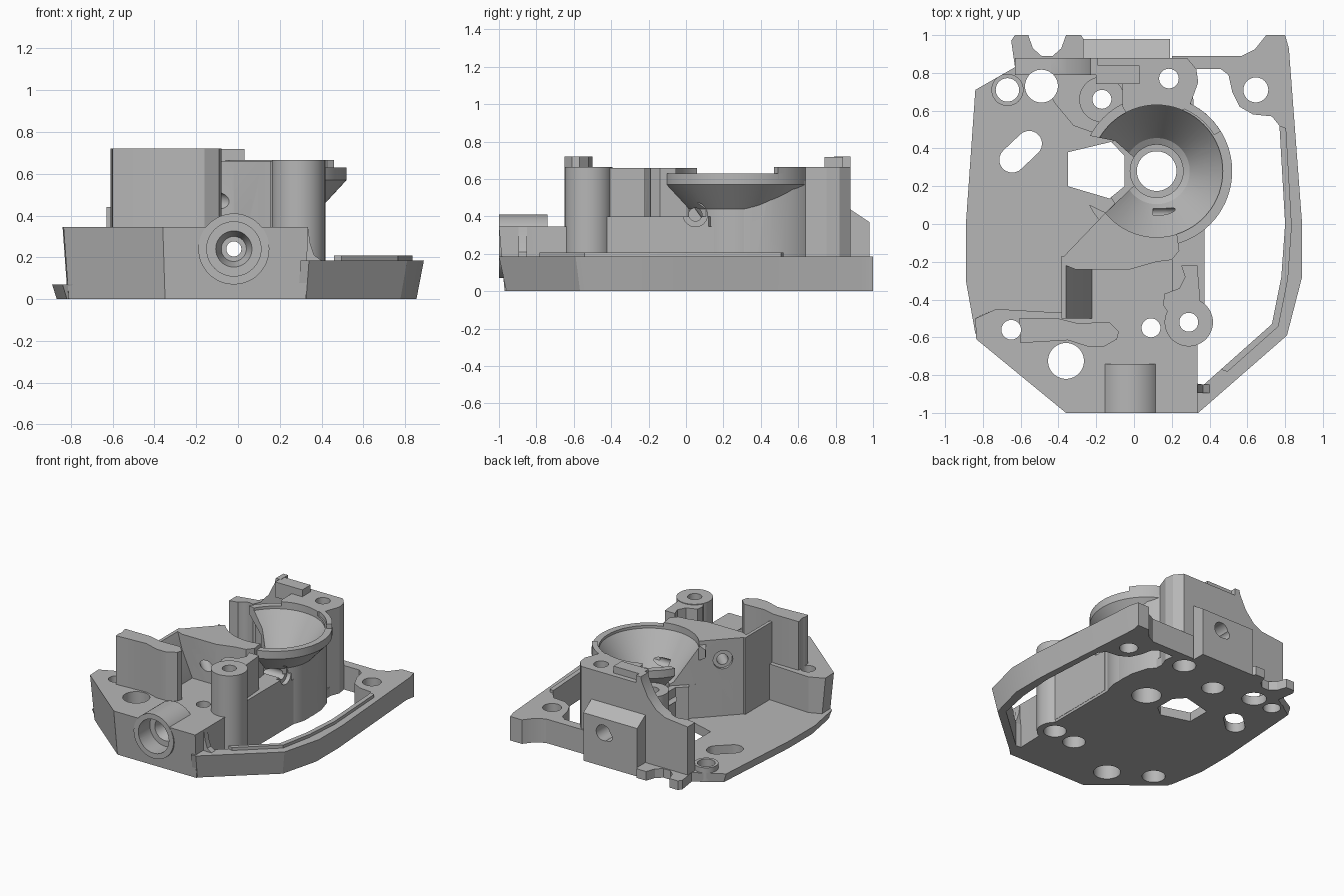
import bpy, bmesh, math
from mathutils import Vector

if "Cube" in bpy.data.objects:
    bpy.data.objects.remove(bpy.data.objects["Cube"], do_unlink=True)

grey = bpy.data.materials.new("light_grey")
grey.use_nodes = True
grey.diffuse_color = (0.47, 0.47, 0.47, 1)
grey.node_tree.nodes["Principled BSDF"].inputs["Base Color"].default_value = grey.diffuse_color

scene = bpy.context.scene
parts, cutters = [], []


def finish(name, bm, cut):
    bm.normal_update()
    bmesh.ops.recalc_face_normals(bm, faces=bm.faces)
    if bm.calc_volume(signed=True) < 0:
        bmesh.ops.reverse_faces(bm, faces=bm.faces)
    mesh = bpy.data.meshes.new(name)
    bm.to_mesh(mesh)
    bm.free()
    mesh.materials.append(grey)
    ob = bpy.data.objects.new(name, mesh)
    scene.collection.objects.link(ob)
    ob.hide_render = cut
    (cutters if cut else parts).append(ob)


def prism(name, pts, lo, hi, axis="z", taper=1.0, cut=False):
    """Extrude a 2D outline; taper draws in the outermost lower points."""
    place = {"z": lambda a, b, c: (a, b, c),
             "y": lambda a, b, c: (a, c, b),
             "x": lambda a, b, c: (c, a, b)}[axis]
    bm = bmesh.new()
    low = []
    for a, b in pts:
        k = taper if abs(a) > .805 or b < -.9 else 1
        low.append(bm.verts.new(place(a * k, b * (k if b < 0 else 1), lo)))
    top = [bm.verts.new(place(a, b, hi)) for a, b in pts]
    bm.faces.new(low)
    bm.faces.new(top)
    for i in range(len(pts)):
        j = (i + 1) % len(pts)
        bm.faces.new((low[i], low[j], top[j], top[i]))
    finish(name, bm, cut)


def rod(name, start, end, r1, r2=None, cut=False, sides=48):
    start, end = Vector(start), Vector(end)
    bm = bmesh.new()
    bmesh.ops.create_cone(bm, cap_ends=True, segments=sides, radius1=r1,
                          radius2=r1 if r2 is None else r2, depth=(end - start).length)
    turn = (end - start).to_track_quat("Z", "Y").to_matrix()
    for v in bm.verts:
        v.co = turn @ v.co + (start + end) / 2
    finish(name, bm, cut)


def lathe(name, profile, x, y, cut=False, sides=72):
    """Closed solid turned about a vertical axis; profile runs bottom to top."""
    bm = bmesh.new()
    rings = []
    for r, z in profile:
        rings.append([bm.verts.new((x + r * math.cos(k * math.tau / sides),
                                    y + r * math.sin(k * math.tau / sides), z))
                      for k in range(sides)])
    for a, b in zip(rings, rings[1:]):
        for k in range(sides):
            n = (k + 1) % sides
            bm.faces.new((a[k], a[n], b[n], b[k]))
    bm.faces.new(rings[0])
    bm.faces.new(rings[-1])
    finish(name, bm, cut)


# Thin floor plate with the two rear ears
prism("floor_plate", [(-.36, -.93), (.3, -.93), (.3, -.5), (.36, -.4), (.36, .1), (.33, .4),
                      (.3, .88), (-.24, .88), (-.25, .95), (-.28, 1), (-.36, 1), (-.385, .93),
                      (-.43, .89), (-.49, .89), (-.535, .93), (-.56, 1), (-.63, 1), (-.65, .97),
                      (-.63, .83), (-.84, .71), (-.89, 0), (-.89, -.3), (-.84, -.58)],
      0, .07, taper=.975)

# Front block and the pieces that stand on it
prism("front_block", [(-.36, -1), (.335, -1), (.335, -.62), (.37, -.42), (.37, .15), (.1, .3),
                      (-.16, .05), (-.38, -.18), (-.38, -.47), (-.73, -.45), (-.84, -.5),
                      (-.835, -.61)], 0, .345, taper=.97)
prism("shoulder_fillet", [(.32, .345), (.335, .345), (.345, .27), (.365, .21), (.4, .185),
                          (.4, .175), (.32, .175)], -.895, -.85, axis="y")
prism("front_tower", [(-.6, -.63), (-.35, -.615), (-.24, -.65), (-.16, -.65), (-.09, -.61),
                      (-.08, -.57), (-.13, -.52), (-.3, -.525), (-.4, -.5), (-.61, -.5)],
      .3, .72)
prism("sloped_rib", [(-.385, .05), (-.385, .66), (-.36, .66), (-.22, .34), (-.22, .05)],
      -.5, -.17, axis="y")
prism("right_ledge", [(.2, -.45), (.372, -.45), (.372, .12), (.3, .17), (.2, .12)], .02, .4)
prism("raised_body", [(-.38, -.18), (-.36, -.22), (-.31, -.24), (-.02, -.24), (.12, -.2),
                      (.2, -.19), (.24, -.14), (.22, 0), (.12, .15), (-.06, .15), (-.16, .05)],
      .02, .66)
rod("tall_post", (.29, -.52, 0), (.29, -.52, .665), .128)
prism("post_web", [(.2, -.5), (.155, -.43), (.16, -.37), (.24, -.34), (.27, -.28), (.25, -.22),
                   (.335, -.22), (.35, -.4), (.36, -.5)], .3, .66)
rod("front_boss", (-.02, -1, .24), (-.02, -.74, .24), .17)

# Funnel with its support
lathe("funnel", [(.28, 0), (.28, .44), (.4, .57), (.4, .63)], .12, .28)
prism("funnel_support", [(.1, .1), (.3, .17), (.37, .19), (.395, .25), (.4, .35), (.395, .45),
                         (.36, .57), (.3, .64), (.1, .64)], 0, .59)
arc = [math.radians(a) for a in range(32, 96, 7)]
prism("funnel_lip", [(.12 + .4 * math.cos(a), .28 + .4 * math.sin(a)) for a in arc] +
      [(.12 + .36 * math.cos(a), .28 + .36 * math.sin(a)) for a in reversed(arc)], .6, .665)

# Rear housing
prism("rear_body", [(-.2, .88), (.28, .88), (.33, .82), (.34, .75), (.3, .64), (.2, .55),
                    (-.02, .55), (-.06, .62), (-.06, .78), (-.2, .79)], 0, .665)
prism("rear_tab", [(-.2, .74), (.03, .74), (.03, .84), (-.2, .84)], .6, .718)
prism("rear_wall", [(-.63, .03), (-.63, .44), (-.44, .46), (-.36, .5), (-.29, .58),
                    (-.24, .68), (-.23, .72), (-.19, .72), (-.19, .03)], .79, .88, axis="y")
side = [(.8, 0), (.8, .5), (.86, .45), (.98, .37), (.98, 0)]
prism("rear_block", side, -.27, .19, axis="x")
rod("inner_post", (-.17, .66, 0), (-.17, .66, .52), .12)
rod("corner_pad", (-.67, .71, 0), (-.67, .71, .11), .085)
prism("inner_step", [(-.5, .8), (-.42, .64), (-.32, .52), (-.12, .45), (0, .5), (0, .8)],
      0, .16)

# Open side frame and its raised lip
outer = [(.3, -1), (.34, -1), (.81, -.59), (.89, -.28), (.89, 0), (.82, .93), (.8, 1), (.7, 1),
         (.64, .925), (.57, .89), (.2, .89), (.2, .82), (.46, .82), (.5, .79), (.52, .7),
         (.56, .62), (.63, .58)]
inner = [(.73, .57), (.77, .52), (.8, 0), (.78, -.28), (.73, -.53), (.46, -.77), (.37, -.85),
         (.3, -.84)]
prism("side_frame", outer + inner, 0, .185, taper=.96)
edge = inner[1:6]
prism("frame_lip", edge + [(x + .035, y - .012) for x, y in reversed(edge)], .15, .208)

# Vertical through holes, the small ones widened from below
for x, y, r in [(-.67, .71, .062), (-.49, .73, .087), (-.17, .66, .05), (.185, .77, .052),
                (.645, .71, .066), (-.65, -.56, .052), (-.36, -.725, .095), (.09, -.55, .05),
                (.29, -.52, .05)]:
    rod("hole_cutter", (x, y, -.2), (x, y, 1), r, cut=True)
    if r < .06:
        rod("counterbore_cutter", (x, y, -.2), (x, y, .1), r + .03, cut=True)

# Slot in the floor
slot = []
for cx, cy, turn in [(-.555, .425, -45), (-.645, .34, 135)]:
    for k in range(0, 181, 15):
        a = math.radians(turn + k)
        slot.append((cx + .068 * math.cos(a), cy + .068 * math.sin(a)))
prism("slot_cutter", slot, -.2, .5, cut=True)

# Funnel cavity, window beside it and the opening between them
lathe("cavity_cutter", [(.105, -.2), (.105, .3), (.14, .3), (.14, .34), (.175, .36),
                        (.35, .61), (.35, 1)], .12, .28, cut=True)
prism("window_cutter", [(-.35, .38), (-.12, .435), (-.05, .36), (-.05, .2), (-.13, .135),
                        (-.35, .2)], -.2, 1, cut=True)
prism("opening_cutter", [(.08, .28), (-.1, .44), (-.4, .5), (-.4, .18), (-.15, .06)],
      .33, 1, cut=True)

# Horizontal bores
rod("long_bore_cutter", (-.02, -1.2, .24), (-.02, 1.2, .24), .036, cut=True)
rod("front_bore_cutter", (-.02, -1.1, .24), (-.02, -.86, .24), .13, cut=True)
rod("front_seat_cutter", (-.02, -.9, .24), (-.02, -.78, .24), .1, .06, cut=True)
rod("rear_bore_cutter", (.02, 1.1, .26), (.02, .7, .26), .06, cut=True)
rod("side_bore_cutter", (.5, .05, .41), (.1, .05, .41), .035, cut=True)
rod("side_seat_cutter", (.45, .05, .41), (.34, .05, .41), .065, cut=True)
rod("angled_bore_cutter", (-.37, .035, .51), (-.02, -.32, .46), .04, cut=True)
rod("angled_seat_cutter", (-.37, .035, .51), (-.25, -.085, .5), .07, cut=True)


def bounds(ob):
    axes = list(zip(*(v.co for v in ob.data.vertices)))
    return [min(a) for a in axes], [max(a) for a in axes]


# Cut every part with the cutters that reach it, then drop the cutters
for ob in parts:
    lo, hi = bounds(ob)
    for cutter in cutters:
        clo, chi = bounds(cutter)
        if all(clo[i] < hi[i] and chi[i] > lo[i] for i in range(3)):
            mod = ob.modifiers.new("cut", "BOOLEAN")
            mod.operation = "DIFFERENCE"
            mod.solver = "EXACT"
            mod.object = cutter
graph = bpy.context.evaluated_depsgraph_get()
meshes = [bpy.data.meshes.new_from_object(ob.evaluated_get(graph)) for ob in parts]
for ob, mesh in zip(parts, meshes):
    ob.modifiers.clear()
    ob.data = mesh
for ob in cutters:
    bpy.data.objects.remove(ob, do_unlink=True)

bpy.ops.object.select_all(action="DESELECT")
for ob in parts:
    ob.select_set(True)
bpy.context.view_layer.objects.active = parts[0]
bpy.ops.object.shade_smooth_by_angle(angle=math.radians(25))
